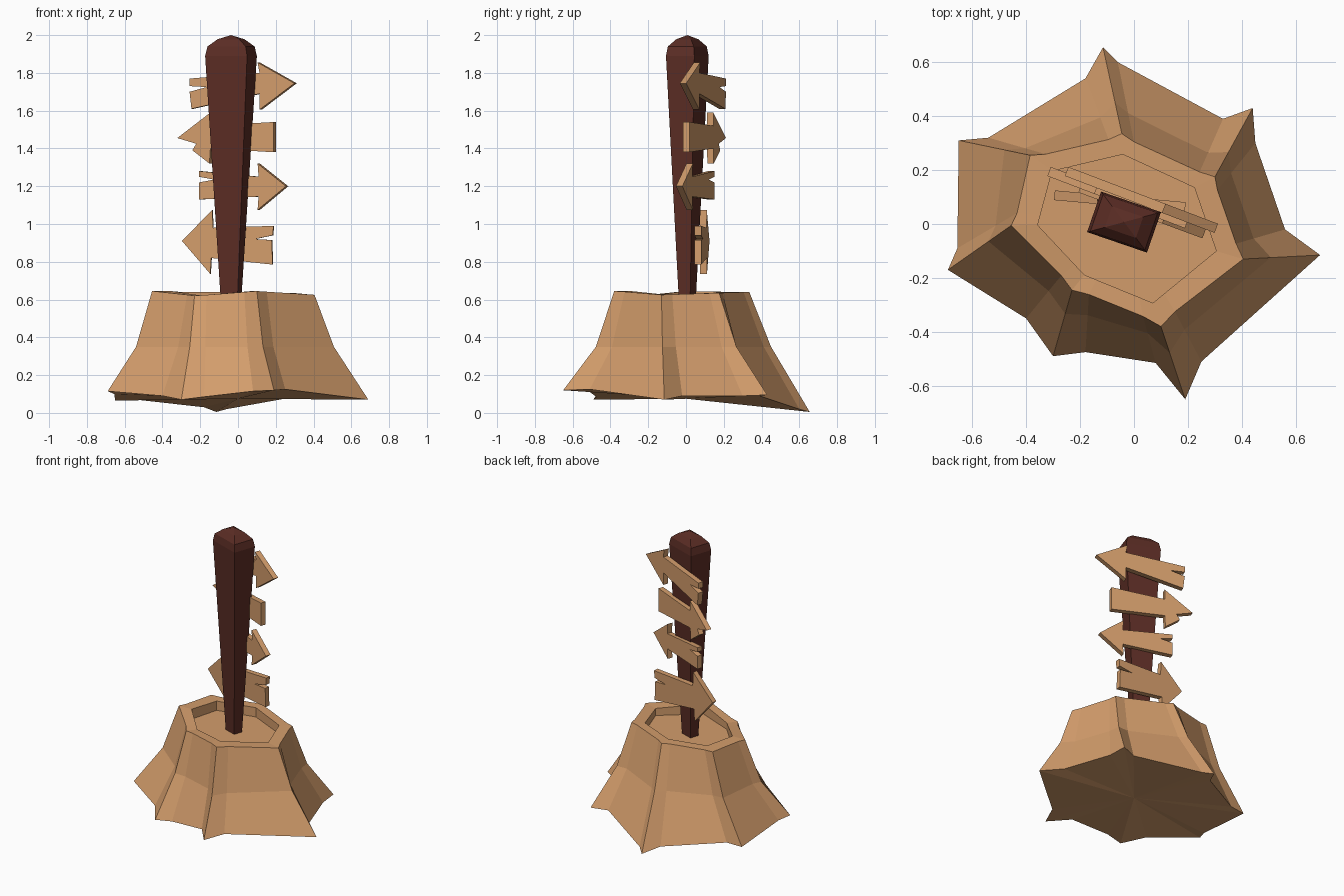
import bpy
import bmesh
from mathutils import Vector, Matrix

cube = bpy.data.objects.get("Cube")
if cube:
    bpy.data.objects.remove(cube, do_unlink=True)


def make_material(name, color):
    mat = bpy.data.materials.new(name)
    mat.use_nodes = True
    mat.diffuse_color = color
    mat.node_tree.nodes["Principled BSDF"].inputs["Base Color"].default_value = color
    return mat


light_wood = make_material("light wood", (0.65, 0.335, 0.148, 1))
dark_wood = make_material("dark wood", (0.105, 0.026, 0.018, 1))


def finish(name, bm, mat):
    """Turn a bmesh into a flat shaded object."""
    bmesh.ops.recalc_face_normals(bm, faces=bm.faces)
    mesh = bpy.data.meshes.new(name)
    bm.to_mesh(mesh)
    bm.free()
    mesh.materials.append(mat)
    obj = bpy.data.objects.new(name, mesh)
    bpy.context.collection.objects.link(obj)
    return obj


def loft(bm, rings):
    """Bridge closed rings of equal length and return their vertices."""
    loops = [[bm.verts.new(p) for p in ring] for ring in rings]
    for low, high in zip(loops, loops[1:]):
        for i in range(len(low)):
            j = (i + 1) % len(low)
            bm.faces.new((low[i], low[j], high[j], high[i]))
    return loops


def fan(bm, loop, point):
    """Close a ring with triangles to one point."""
    tip = bm.verts.new(point)
    for i in range(len(loop)):
        bm.faces.new((loop[i - 1], loop[i], tip))


# Stump: each root has a tip, a rim corner, and shoulders up to the next root
# (a shoulder is its place along the rim edge, then its foot position)
roots = [
    ((.69, -.115, .07), (.405, -.13, .625),
     [(.18, .56, -.02, .09), (.85, .45, .30, .09)]),
    ((.44, .43, .095), (.30, .175, .635),
     [(.15, .33, .39, .09), (.87, -.06, .60, .02)]),
    ((-.115, .655, .005), (-.045, .335, .64),
     [(.15, -.18, .54, .03), (.85, -.54, .32, .07)]),
    ((-.65, .31, .065), (-.385, .255, .64),
     [(.82, -.655, -.09, .10)]),
    ((-.69, -.17, .115), (-.455, -.005, .645),
     [(.8, -.40, -.35, .09)]),
    ((-.30, -.49, .07), (-.23, -.245, .62),
     [(.18, -.18, -.475, .085), (.8, .08, -.515, .115)]),
    ((.19, -.65, .12), (.10, -.38, .645),
     [(.18, .25, -.51, .125)]),
]
centre = Vector((-.03, 0, 0))
foot, rim, lip = [], [], []
for i, (tip, corner, shoulders) in enumerate(roots):
    here = Vector(corner)
    after = Vector(roots[(i + 1) % len(roots)][1])
    foot.append(Vector(tip))
    rim.append(here)
    lip.append(here)
    for t, x, y, z in shoulders:
        foot.append(Vector((x, y, z)))
        edge = here.lerp(after, t)
        lip.append(edge)
        rim.append(Vector((edge.x * .98, edge.y * .97, edge.z)))


def inset(p, z):
    q = centre + (p - centre) * .77
    return Vector((q.x, q.y, z))


waist = []
for low, high in zip(foot, rim):
    p = high.lerp(low, .36)
    p.z = .35
    waist.append(p)
lip_ring = [inset(p, p.z) for p in lip]
floor_ring = [inset(p, .575) for p in lip]

bm = bmesh.new()
loops = loft(bm, [foot, waist, rim, lip_ring, floor_ring])
fan(bm, loops[0], (0, 0, .075))
fan(bm, loops[-1], (-.03, 0, .575))
finish("stump", bm, light_wood)

# Post: a rectangular section that widens upward to a rounded cap
long_half = Vector((.111, -.038, 0))
short_half = Vector((.026, .075, 0))
middle = Vector((-.037, .007, 0))
rings = []
for z, s in [(.56, .38), (1.89, 1), (1.94, .91), (1.978, .52)]:
    rings.append([middle + (long_half * a + short_half * b) * s + Vector((0, 0, z))
                  for a, b in [(-1, -1), (1, -1), (1, 1), (-1, 1)]])
bm = bmesh.new()
loops = loft(bm, rings)
bm.faces.new(loops[0])
fan(bm, loops[-1], middle + Vector((0, 0, 2)))
finish("post", bm, dark_wood)


# Arrow signs: an outline in x and z on a slanted plank behind the post
def arrow_sign(name, outline, y_mid, slope, thickness=.036):
    normal = Vector((-slope, 1, 0)).normalized() * thickness / 2
    points = [Vector((x, y_mid + slope * x, z)) for x, z in outline]
    bm = bmesh.new()
    front, back = loft(bm, [[p - normal for p in points], [p + normal for p in points]])
    bm.faces.new(front)
    bm.faces.new(back)
    finish(name, bm, light_wood)


arrow_sign("top_sign", [
    (.305, 1.745), (.11, 1.855), (.12, 1.80), (-.25, 1.77), (-.25, 1.73),
    (-.16, 1.725), (-.25, 1.70), (-.24, 1.61), (.12, 1.69), (.12, 1.605)], .10, -.38)
arrow_sign("upper_sign", [
    (-.315, 1.455), (-.14, 1.59), (-.14, 1.52), (.195, 1.54), (.195, 1.38),
    (-.14, 1.40), (-.145, 1.32), (-.235, 1.39), (-.215, 1.425)], .075, -.38)
arrow_sign("lower_sign", [
    (.26, 1.20), (.11, 1.32), (.115, 1.25), (-.20, 1.28), (-.20, 1.25),
    (-.12, 1.235), (-.20, 1.22), (-.20, 1.13), (.115, 1.145), (.11, 1.075)], .06, -.37)
arrow_sign("bottom_sign", [
    (-.295, .91), (-.135, 1.075), (-.13, .98), (.19, .99), (.185, .94),
    (.09, .92), (.18, .915), (.185, .785), (-.14, .82), (-.145, .735)], .08, -.09)
